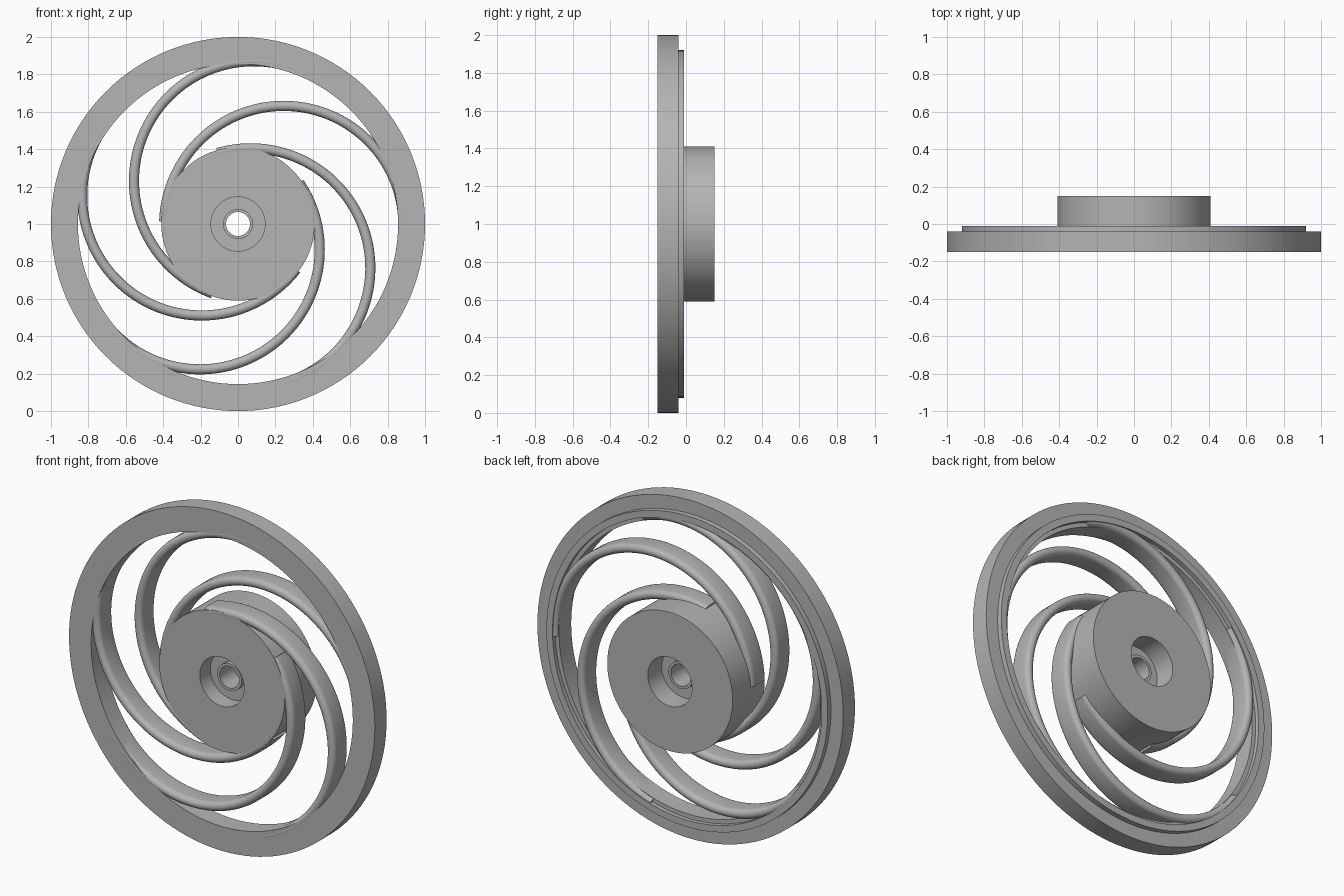
import bpy, bmesh, math
from mathutils import Vector, Matrix

cube = bpy.data.objects.get("Cube")
if cube:
    bpy.data.objects.remove(cube, do_unlink=True)

GREY = (0.46, 0.46, 0.46, 1.0)
metal = bpy.data.materials.new("plain_grey")
metal.use_nodes = True
metal.diffuse_color = GREY
metal.node_tree.nodes["Principled BSDF"].inputs["Base Color"].default_value = GREY

CENTRE = Vector((0, 0, 1))


def sweep(name, rings, loop):
    """Skin a list of closed point rings; cap the ends unless looped."""
    bm = bmesh.new()
    verts = [[bm.verts.new(p) for p in ring] for ring in rings]
    n = len(verts[0])
    pairs = list(zip(verts, verts[1:]))
    if loop:
        pairs.append((verts[-1], verts[0]))
    for a, b in pairs:
        for i in range(n):
            j = (i + 1) % n
            bm.faces.new((a[i], a[j], b[j], b[i]))
    if not loop:
        bm.faces.new(verts[0])
        bm.faces.new(verts[-1])
    bmesh.ops.recalc_face_normals(bm, faces=bm.faces)
    mesh = bpy.data.meshes.new(name)
    bm.to_mesh(mesh)
    bm.free()
    mesh.materials.append(metal)
    obj = bpy.data.objects.new(name, mesh)
    bpy.context.collection.objects.link(obj)
    bpy.ops.object.select_all(action='DESELECT')
    obj.select_set(True)
    bpy.context.view_layer.objects.active = obj
    bpy.ops.object.shade_smooth_by_angle(angle=math.radians(35))
    return obj


def lathe(name, profile, steps=128):
    """Turn a closed (radius, y) profile around the wheel axle."""
    rings = []
    for k in range(steps):
        turn = Matrix.Rotation(2 * math.pi * k / steps, 3, 'Y')
        rings.append([CENTRE + turn @ Vector((r, y, 0)) for r, y in profile])
    return sweep(name, rings, True)


# Rim with a thin raised lip on the back
lathe("rim", [(1, -0.15), (1, -0.04), (0.92, -0.04), (0.92, -0.01),
              (0.88, -0.01), (0.88, -0.035), (0.856, -0.035), (0.856, -0.15)])

# Hub with a recess on both sides and a bushing around the bore
lathe("hub", [(0.41, -0.15), (0.41, 0.15), (0.145, 0.15), (0.145, 0.02),
              (0.08, 0.02), (0.08, 0.05), (0.064, 0.05), (0.064, -0.08),
              (0.08, -0.08), (0.08, -0.05), (0.145, -0.05), (0.145, -0.15)])

# Spoke cross-section: a slot shape with rounded front and back
HALF, FRONT, BACK = 0.027, -0.151, -0.015
section = []
for end, start in ((BACK - HALF, 0), (FRONT + HALF, math.pi)):
    for i in range(11):
        a = start + math.pi * i / 10
        section.append((HALF * math.cos(a), end + HALF * math.sin(a)))

# Five half-circle spokes, tangent to the hub and to the rim
SPOKES, OFFSET, RADIUS, STEPS = 5, 0.245, 0.64, 64
for s in range(SPOKES):
    peak = math.radians(70) + 2 * math.pi * s / SPOKES
    middle = CENTRE + OFFSET * Vector((math.cos(peak), 0, math.sin(peak)))
    rings = []
    for k in range(STEPS + 1):
        a = peak + math.pi * k / STEPS
        out = Vector((math.cos(a), 0, math.sin(a)))
        rings.append([middle + out * (RADIUS + w) + Vector((0, y, 0))
                      for w, y in section])
    sweep(f"spoke_{s + 1}", rings, False)
